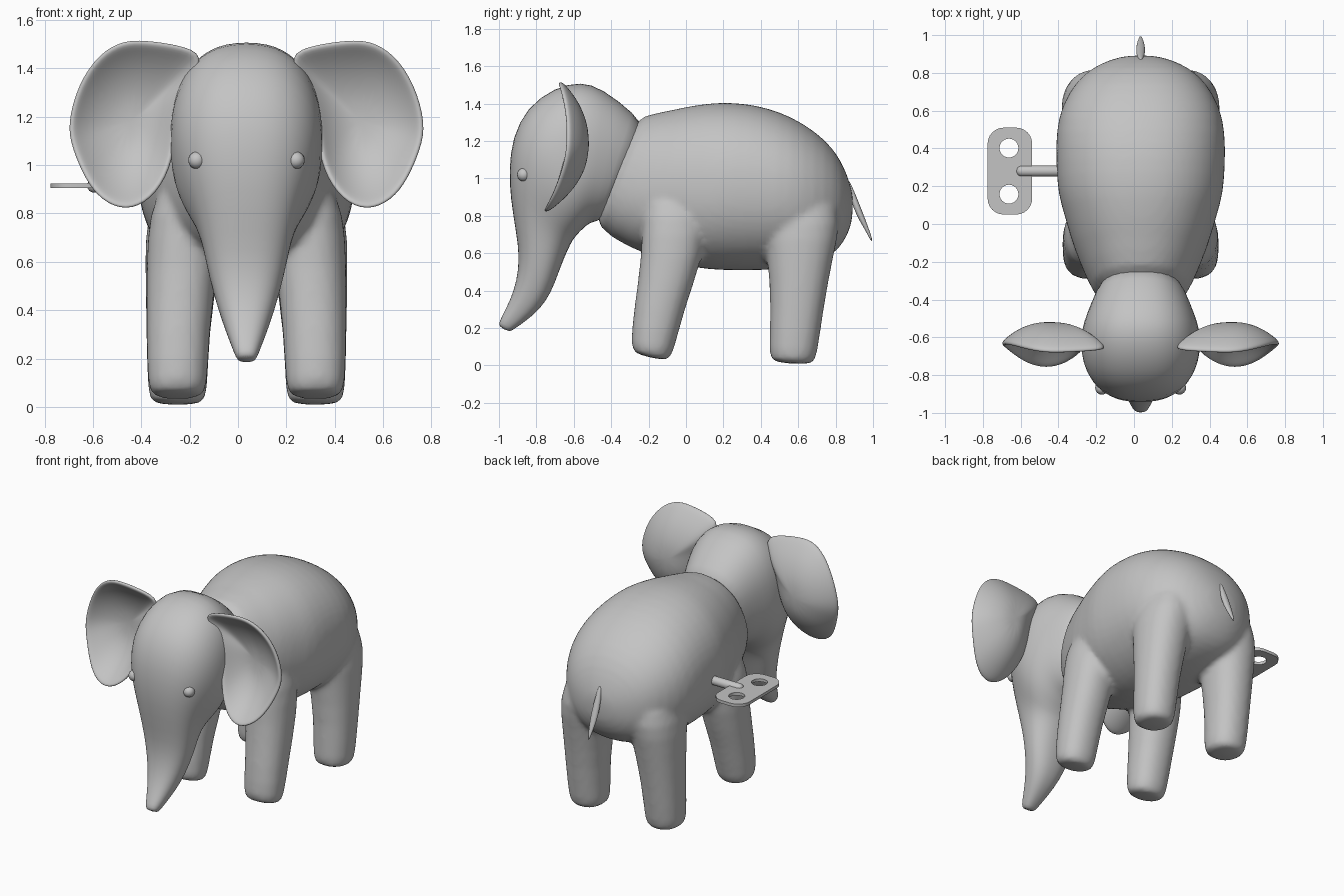
import bpy
import bmesh
from math import sin, cos, pi, radians, copysign
from mathutils import Vector

cube = bpy.data.objects.get("Cube")
if cube:
    bpy.data.objects.remove(cube, do_unlink=True)

MID = 0.035  # the animal's centre line, shifted by the key

grey = bpy.data.materials.new("grey")
grey.use_nodes = True
tone = (0.55, 0.55, 0.55, 1)
grey.diffuse_color = tone
grey.node_tree.nodes["Principled BSDF"].inputs["Base Color"].default_value = tone


def add_object(name, bm):
    bmesh.ops.recalc_face_normals(bm, faces=bm.faces)
    mesh = bpy.data.meshes.new(name)
    bm.to_mesh(mesh)
    bm.free()
    obj = bpy.data.objects.new(name, mesh)
    bpy.context.collection.objects.link(obj)
    return obj


def finish(obj, angle=45):
    """Apply modifiers, colour and shade one part."""
    bpy.ops.object.select_all(action='DESELECT')
    obj.select_set(True)
    bpy.context.view_layer.objects.active = obj
    bpy.ops.object.convert(target='MESH')
    obj.data.materials.clear()
    obj.data.materials.append(grey)
    bpy.ops.object.shade_smooth_by_angle(angle=radians(angle))


def subdivide(obj, levels=1):
    mod = obj.modifiers.new("subdivision", 'SUBSURF')
    mod.levels = levels


def loft(bm, rows, x=0.0, power=2.0, sides=24):
    """Skin rings, each given by two opposite (y, z) points, half width and x offset."""
    def bend(v):
        return copysign(abs(v) ** (2 / power), v)
    rings = []
    for y1, z1, y2, z2, half, *off in rows:
        cx = x + (off[0] if off else 0)
        mid = Vector((cx, (y1 + y2) / 2, (z1 + z2) / 2))
        arm = Vector((cx, y1, z1)) - mid
        ring = []
        for i in range(sides):
            a = 2 * pi * i / sides
            p = mid + arm * bend(cos(a)) + Vector((half * bend(sin(a)), 0, 0))
            ring.append(bm.verts.new(p))
        rings.append(ring)
    for r, s in zip(rings, rings[1:]):
        for i in range(sides):
            j = (i + 1) % sides
            bm.faces.new((r[i], r[j], s[j], s[i]))
    bm.faces.new(rings[0])
    bm.faces.new(rings[-1])


# Body and legs, blended into one skin
TORSO = [
    (-.31, 1.33, -.53, .79, .22), (-.12, 1.355, -.4, .68, .29),
    (0, 1.385, -.22, .59, .36), (.1, 1.4, 0, .53, .405),
    (.2, 1.41, .12, .51, .44), (.35, 1.4, .3, .505, .45),
    (.5, 1.36, .48, .51, .45), (.63, 1.295, .62, .53, .42),
    (.75, 1.205, .74, .565, .35), (.83, 1.1, .82, .62, .265),
    (.88, .97, .87, .71, .15), (.895, .89, .89, .78, .06)]
FRONT_LEG = [
    (-.27, .06, -.1, .02, .1, .285), (-.3, .09, -.07, .05, .125, .285),
    (-.28, .3, -.01, .3, .13, .285), (-.235, .6, .1, .6, .15, .265),
    (-.24, .8, .12, .8, .15, .255), (-.2, .95, .1, .95, .1, .24)]
HIND_LEG = [
    (.46, .015, .68, 0, .105, .285), (.44, .05, .7, .04, .125, .285),
    (.455, .3, .735, .3, .13, .285), (.435, .6, .79, .6, .155, .265),
    (.4, .75, .83, .75, .17, .25), (.42, .95, .8, .95, .14, .22)]

bm = bmesh.new()
loft(bm, TORSO, MID, 2.2, 32)
for rows in (FRONT_LEG, HIND_LEG):
    for side in (-1, 1):
        loft(bm, [(*r[:5], side * r[5]) for r in rows], MID, 2.2)
body = add_object("body_and_legs", bm)
subdivide(body)
remesh = body.modifiers.new("blend", 'REMESH')
remesh.mode = 'VOXEL'
remesh.voxel_size = 0.018
soften = body.modifiers.new("soften", 'SMOOTH')
soften.factor = 0.5
soften.iterations = 5
finish(body, 60)

# Head tapering into the trunk
HEAD = [
    (-.2, 1.25, -.42, .79, .2), (-.27, 1.345, -.48, .77, .24),
    (-.45, 1.485, -.515, .76, .29), (-.56, 1.52, -.54, .74, .31),
    (-.7, 1.49, -.56, .72, .32), (-.85, 1.385, -.58, .7, .31),
    (-.93, 1.22, -.6, .675, .275), (-.947, 1.05, -.61, .66, .24),
    (-.94, .9, -.625, .63, .205), (-.91, .72, -.645, .59, .178),
    (-.89, .58, -.68, .5, .155), (-.905, .45, -.72, .39, .122),
    (-.94, .35, -.78, .3, .09), (-.98, .27, -.86, .235, .062),
    (-1, .23, -.925, .19, .045), (-.997, .205, -.945, .18, .032)]
bm = bmesh.new()
loft(bm, HEAD, MID, 2.35, 28)
head = add_object("head_and_trunk", bm)
subdivide(head)
finish(head, 60)
bpy.context.view_layer.update()

# Eyes, small bumps set on the face
for side, label in ((-1, "right"), (1, "left")):
    x = MID + side * 0.205
    hit, spot, normal, face = head.ray_cast(Vector((x, -2, 1.02)), Vector((0, 1, 0)))
    y = spot.y if hit else -0.83
    bm = bmesh.new()
    bmesh.ops.create_uvsphere(bm, u_segments=16, v_segments=10, radius=0.036)
    bmesh.ops.translate(bm, verts=bm.verts, vec=(x, y + 0.012, 1.02))
    finish(add_object(label + "_eye", bm))

# Ears, cupped dishes open to the front
EAR = [(.15, 1.46), (.3, 1.5), (.42, 1.515), (.51, 1.515), (.61, 1.46),
       (.695, 1.335), (.74, 1.17), (.72, 1.07), (.665, .94), (.6, .855),
       (.5, .81), (.395, .855), (.315, .98), (.29, 1.15), (.27, 1.3)]
for side, label in ((-1, "right"), (1, "left")):
    bm = bmesh.new()
    cu, cz, deep = 0.48, 1.18, -0.53
    previous = None
    hub = bm.verts.new((MID + side * cu, deep, cz))
    for r in (0.35, 0.65, 0.88, 1):
        ring = []
        for u, z in EAR:
            rim = -0.63 - 0.13 * ((1.25 - z) / 0.43) ** 2
            y = deep + (rim - deep) * r ** 2.4
            ring.append(bm.verts.new((MID + side * (cu + (u - cu) * r), y, cz + (z - cz) * r)))
        for i in range(len(ring)):
            j = (i + 1) % len(ring)
            if previous:
                bm.faces.new((previous[i], previous[j], ring[j], ring[i]))
            else:
                bm.faces.new((hub, ring[j], ring[i]))
        previous = ring
    ear = add_object(label + "_ear", bm)
    thick = ear.modifiers.new("thickness", 'SOLIDIFY')
    thick.thickness = 0.028
    thick.offset = 0
    subdivide(ear, 2)
    finish(ear, 60)

# Tail
bm = bmesh.new()
loft(bm, [(.87, 1, .86, .98, .008), (.905, .92, .875, .9, .022),
          (.945, .82, .91, .8, .026), (.975, .74, .955, .73, .018),
          (1, .665, .99, .66, .004)], MID, 2, 12)
tail = add_object("tail", bm)
subdivide(tail)
finish(tail, 60)

# Winding key: rounded plate with two holes
curve = bpy.data.curves.new("key_plate", 'CURVE')
curve.dimensions = '2D'
curve.fill_mode = 'BOTH'
curve.extrude = 0.01


def outline(points):
    spline = curve.splines.new('POLY')
    spline.points.add(len(points) - 1)
    for point, (x, y) in zip(spline.points, points):
        point.co = (x, y, 0, 1)
    spline.use_cyclic_u = True


corner = 0.085
plate = []
for k, (sx, sy) in enumerate(((1, 1), (-1, 1), (-1, -1), (1, -1))):
    for i in range(7):
        a = pi / 2 * (k + i / 6)
        plate.append((sx * (0.118 - corner) + corner * cos(a),
                      sy * (0.23 - corner) + corner * sin(a)))
outline(plate)
for cy in (-0.122, 0.122):
    outline([(-0.005 + 0.05 * cos(pi * i / 12), cy + 0.05 * sin(pi * i / 12)) for i in range(24)])
key = bpy.data.objects.new("key_plate", curve)
key.location = (-0.657, 0.28, 0.915)
bpy.context.collection.objects.link(key)
finish(key, 30)

# Key shaft with a rounded outer end
bm = bmesh.new()
profile = [(-.623, .008), (-.615, .022), (-.6, .029), (-.36, .029)]
rings = [[bm.verts.new((x, .28 + r * cos(pi * i / 8), .915 + r * sin(pi * i / 8)))
          for i in range(16)] for x, r in profile]
for r, s in zip(rings, rings[1:]):
    for i in range(16):
        bm.faces.new((r[i], r[i - 1], s[i - 1], s[i]))
bm.faces.new(rings[0])
bm.faces.new(rings[-1])
finish(add_object("key_shaft", bm))
